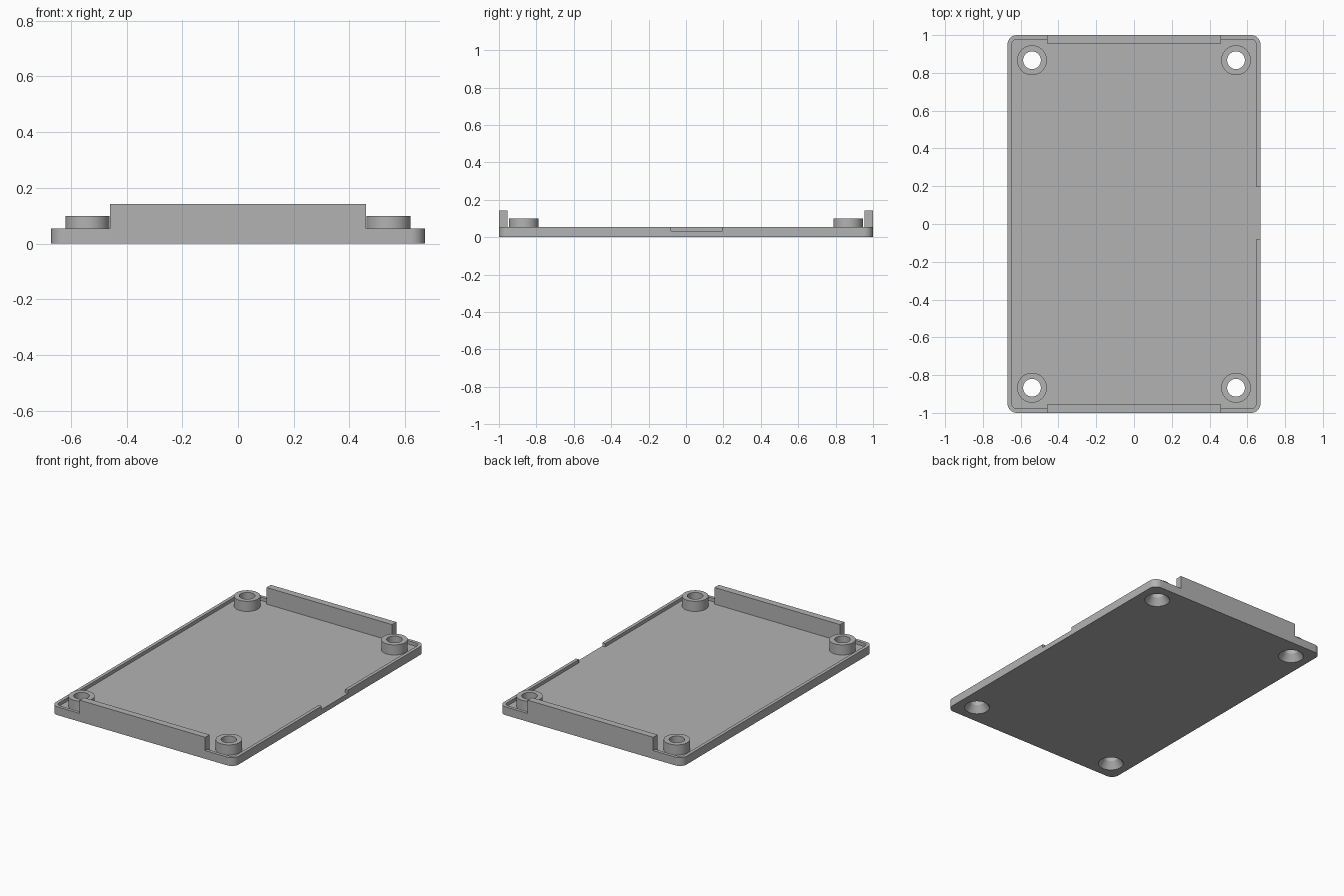
import bpy, bmesh, math

if "Cube" in bpy.data.objects:
    bpy.data.objects.remove(bpy.data.objects["Cube"])

FLOOR, RIM, WALL_TOP, BOSS_TOP = 0.033, 0.055, 0.143, 0.1
HX, HY, LIP = 0.67, 1.0, 0.022

grey = bpy.data.materials.new("grey plastic")
grey.diffuse_color = (0.45, 0.45, 0.45, 1)
grey.use_nodes = True
grey.node_tree.nodes["Principled BSDF"].inputs["Base Color"].default_value = grey.diffuse_color


def finish(name, bm):
    bmesh.ops.recalc_face_normals(bm, faces=bm.faces)
    me = bpy.data.meshes.new(name)
    bm.to_mesh(me)
    bm.free()
    me.materials.append(grey)
    ob = bpy.data.objects.new(name, me)
    bpy.context.collection.objects.link(ob)
    return ob


def rounded_slab(name, hx, hy, r, z0, z1, steps=10):
    bm = bmesh.new()
    verts = []
    for k, (sx, sy) in enumerate(((1, 1), (-1, 1), (-1, -1), (1, -1))):
        for i in range(steps + 1):
            a = math.pi / 2 * (k + i / steps)
            verts.append(bm.verts.new((sx * (hx - r) + r * math.cos(a),
                                       sy * (hy - r) + r * math.sin(a), z0)))
    face = bm.faces.new(verts)
    top = bmesh.ops.extrude_face_region(bm, geom=[face])["geom"]
    bmesh.ops.translate(bm, vec=(0, 0, z1 - z0),
                        verts=[v for v in top if isinstance(v, bmesh.types.BMVert)])
    return finish(name, bm)


def box(name, x0, x1, y0, y1, z0, z1):
    bm = bmesh.new()
    bmesh.ops.create_cube(bm, size=1)
    for v in bm.verts:
        v.co = (x1 if v.co.x > 0 else x0, y1 if v.co.y > 0 else y0,
                z1 if v.co.z > 0 else z0)
    return finish(name, bm)


def turned(name, x, y, profile, n=48):
    """Solid of revolution from (radius, z) pairs, capped at both ends."""
    bm = bmesh.new()
    rings = [[bm.verts.new((x + r * math.cos(2 * math.pi * i / n),
                            y + r * math.sin(2 * math.pi * i / n), z))
              for i in range(n)] for r, z in profile]
    for a, b in zip(rings, rings[1:]):
        for i in range(n):
            j = (i + 1) % n
            bm.faces.new((a[i], a[j], b[j], b[i]))
    bm.faces.new(rings[0])
    bm.faces.new(rings[-1])
    return finish(name, bm)


def combine(target, tool, operation):
    mod = target.modifiers.new(operation.lower(), 'BOOLEAN')
    mod.operation, mod.solver, mod.object = operation, 'EXACT', tool
    bpy.context.view_layer.objects.active = target
    bpy.ops.object.modifier_apply(modifier=mod.name)
    bpy.data.objects.remove(tool)


# Tray with a thin raised lip
tray = rounded_slab("cover_plate", HX, HY, 0.05, 0, RIM)
combine(tray, rounded_slab("recess", HX - LIP, HY - LIP, 0.03, FLOOR, 0.2), 'DIFFERENCE')

# Gap in the right lip
combine(tray, box("lip_gap", HX - 0.05, HX + 0.1, -0.08, 0.195, FLOOR, 0.2), 'DIFFERENCE')

# Tall walls at both ends
for s in (-1, 1):
    y0, y1 = sorted((s * (HY - 0.045), s * HY))
    combine(tray, box("end_wall", -0.46, 0.46, y0, y1, 0.02, WALL_TOP), 'UNION')

# Corner bosses with countersunk screw holes
for sx in (-1, 1):
    for sy in (-1, 1):
        x, y = sx * 0.54, sy * 0.867
        combine(tray, turned("boss", x, y, [(0.079, 0.02), (0.079, BOSS_TOP)]), 'UNION')
        combine(tray, turned("screw_hole", x, y, [(0.081, -0.005), (0.047, 0.045),
                                                  (0.047, 0.2)]), 'DIFFERENCE')

# Smooth round surfaces, keep edges sharp
bpy.ops.object.select_all(action='DESELECT')
tray.select_set(True)
bpy.context.view_layer.objects.active = tray
bpy.ops.object.shade_smooth_by_angle(angle=math.radians(30))
